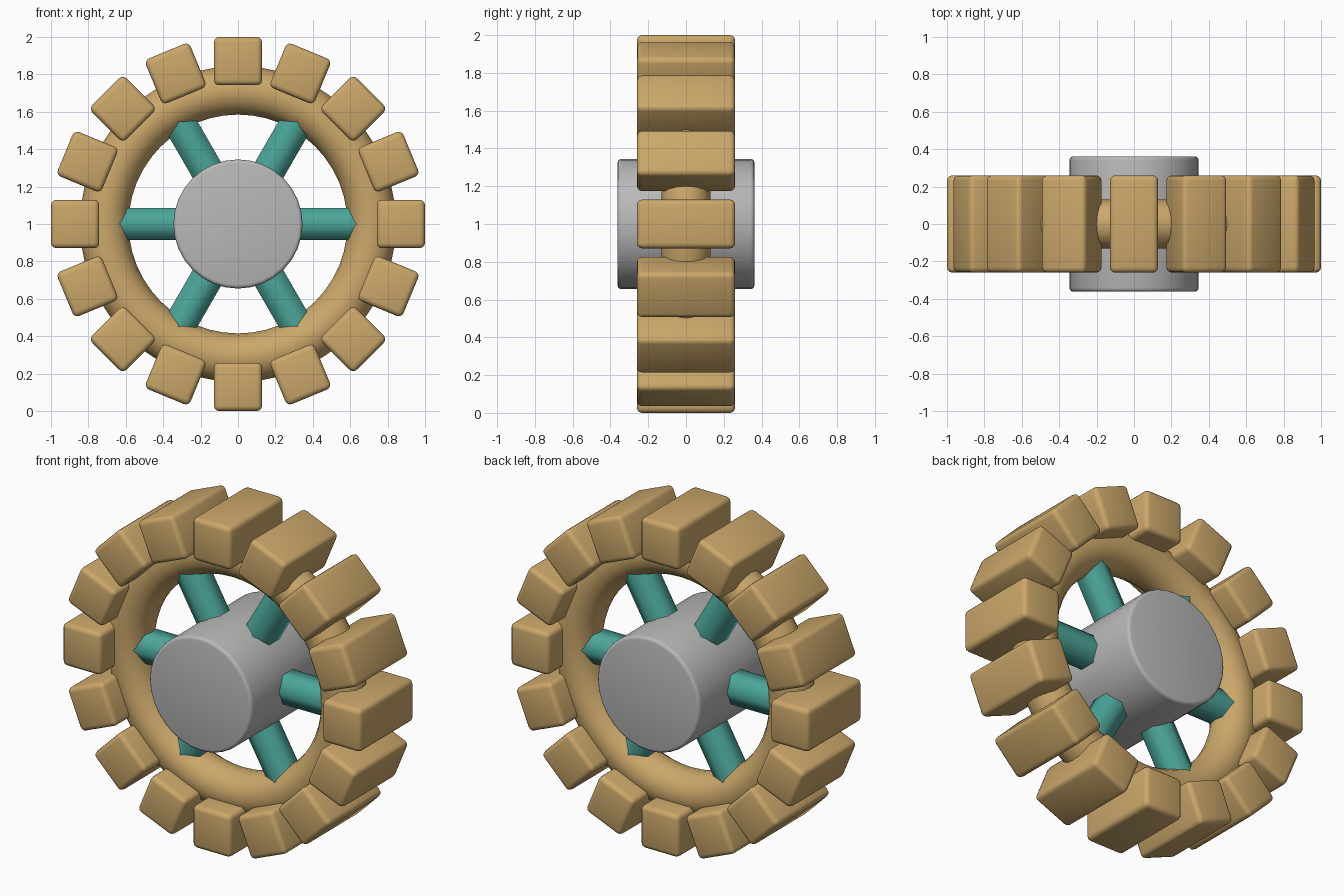
import bpy
import math
from mathutils import Matrix, Vector

if "Cube" in bpy.data.objects:
    bpy.data.objects.remove(bpy.data.objects["Cube"])

CENTRE = Vector((0, 0, 1))


def material(name, rgb):
    m = bpy.data.materials.new(name)
    m.diffuse_color = (*rgb, 1)
    m.use_nodes = True
    m.node_tree.nodes["Principled BSDF"].inputs["Base Color"].default_value = m.diffuse_color
    return m


TAN = material("tan", (0.60, 0.39, 0.145))
GREY = material("light grey", (0.48, 0.48, 0.48))
TEAL = material("teal", (0.07, 0.38, 0.32))


def finish(name, mat, matrix, bevel=0.0, smooth_all=False):
    """Name, place, round and shade the object just added."""
    ob = bpy.context.object
    ob.name = name
    ob.data.materials.append(mat)
    ob.data.transform(matrix)
    ob.location = CENTRE
    if bevel:
        mod = ob.modifiers.new("rounding", 'BEVEL')
        mod.width = bevel
        mod.segments = 3
        mod.limit_method = 'ANGLE'
        mod.angle_limit = math.radians(40)
        bpy.ops.object.modifier_apply(modifier=mod.name)
    if smooth_all:
        bpy.ops.object.shade_smooth()
    else:
        bpy.ops.object.shade_smooth_by_angle(angle=math.radians(40))
    return ob


def around(angle):
    """Rotation about the axle, measured from +x towards +z."""
    return Matrix.Rotation(-angle, 4, 'Y')


AXLE = Matrix.Rotation(math.pi / 2, 4, 'X')

# Tyre ring
bpy.ops.mesh.primitive_torus_add(major_radius=0.715, minor_radius=0.13,
                                 major_segments=48, minor_segments=16)
finish("tyre_ring", TAN, AXLE)

# Tread blocks
for i in range(16):
    bpy.ops.mesh.primitive_cube_add(size=1)
    shape = Matrix.Translation((0.871, 0, 0)) @ Matrix.Diagonal((0.258, 0.52, 0.258, 1))
    finish(f"tread_block_{i + 1}", TAN, around(i * math.tau / 16) @ shape, bevel=0.028)

# Hub
bpy.ops.mesh.primitive_cylinder_add(vertices=32, radius=0.345, depth=0.724)
finish("hub", GREY, AXLE, bevel=0.02)

# Six-sided spokes, one edge facing forward, running from hub into ring
for i in range(6):
    bpy.ops.mesh.primitive_cylinder_add(vertices=6, radius=0.1, depth=0.5,
                                        end_fill_type='NOTHING')
    lay = Matrix.Translation((0.45, 0, 0)) @ Matrix.Rotation(math.pi / 2, 4, 'Y')
    finish(f"spoke_{i + 1}", TEAL, around(i * math.tau / 6) @ lay, smooth_all=True)
